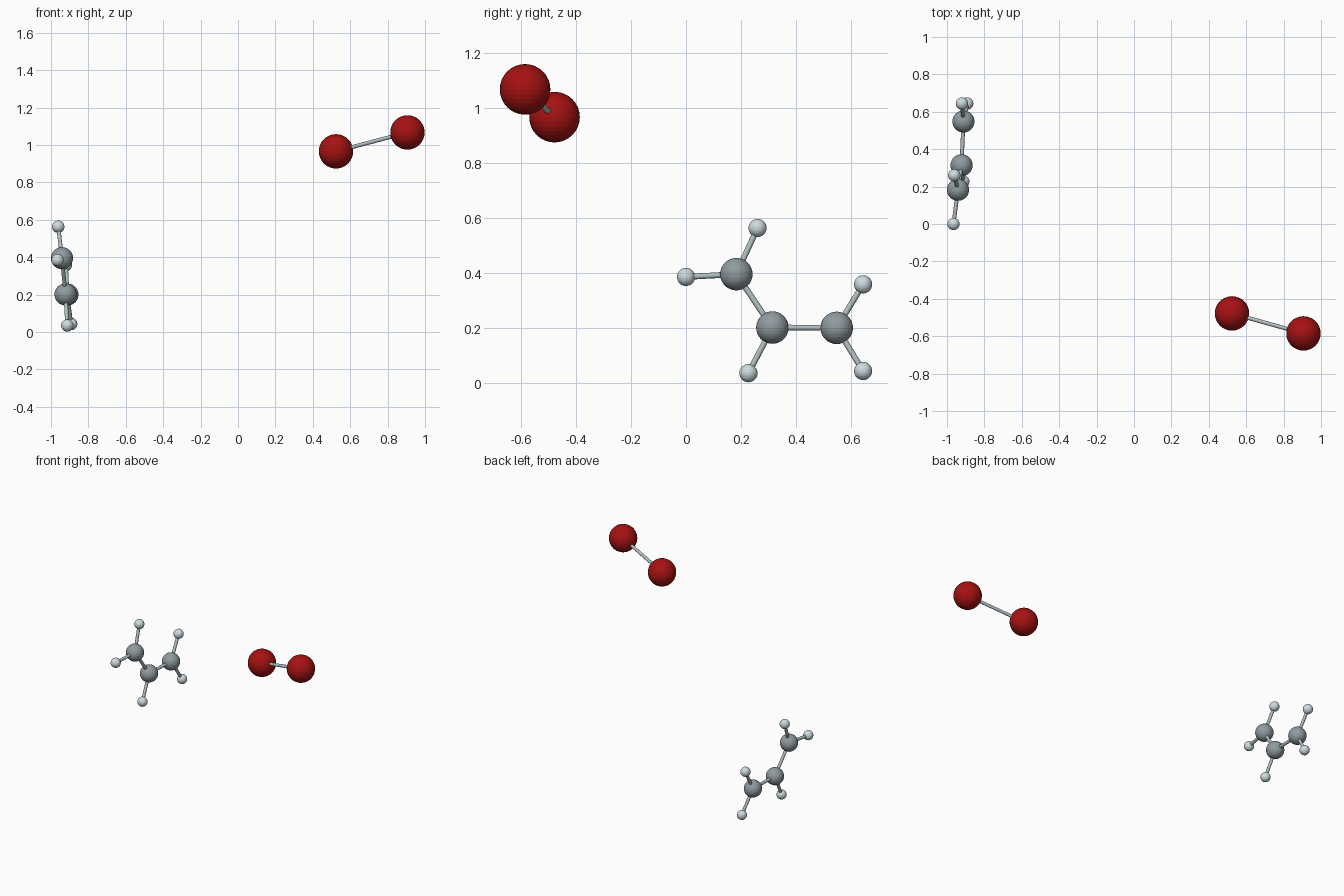
import bpy
from mathutils import Vector

if "Cube" in bpy.data.objects:
    bpy.data.objects.remove(bpy.data.objects["Cube"])


def material(name, rgb):
    m = bpy.data.materials.new(name)
    m.diffuse_color = (*rgb, 1)
    m.use_nodes = True
    m.node_tree.nodes["Principled BSDF"].inputs["Base Color"].default_value = m.diffuse_color
    return m


# kind: (radius, material)
KINDS = {
    "red": (0.092, material("dark_red", (0.38, 0.006, 0.006))),
    "grey": (0.059, material("mid_grey", (0.28, 0.33, 0.35))),
    "white": (0.033, material("pale_grey", (0.62, 0.72, 0.75))),
}
BOND_MAT = material("bond_grey", (0.45, 0.52, 0.54))
BOND_RADIUS = 0.0105

# atom name: (kind, centre)
ATOMS = {
    "red_atom_inner": ("red", (0.524, -0.478, 0.966)),
    "red_atom_outer": ("red", (0.906, -0.585, 1.067)),
    "carbon_top": ("grey", (-0.941, 0.183, 0.395)),
    "carbon_middle": ("grey", (-0.922, 0.314, 0.201)),
    "carbon_end": ("grey", (-0.912, 0.548, 0.200)),
    "hydrogen_top": ("white", (-0.961, 0.260, 0.563)),
    "hydrogen_side": ("white", (-0.965, 0.000, 0.385)),
    "hydrogen_middle": ("white", (-0.913, 0.227, 0.035)),
    "hydrogen_end_upper": ("white", (-0.920, 0.644, 0.358)),
    "hydrogen_end_lower": ("white", (-0.892, 0.644, 0.043)),
}
BONDS = [
    ("red_atom_inner", "red_atom_outer"),
    ("carbon_top", "carbon_middle"),
    ("carbon_middle", "carbon_end"),
    ("carbon_top", "hydrogen_top"),
    ("carbon_top", "hydrogen_side"),
    ("carbon_middle", "hydrogen_middle"),
    ("carbon_end", "hydrogen_end_upper"),
    ("carbon_end", "hydrogen_end_lower"),
]

# atoms: finely faceted balls
for name, (kind, centre) in ATOMS.items():
    radius, mat = KINDS[kind]
    bpy.ops.mesh.primitive_uv_sphere_add(segments=32, ring_count=16,
                                         radius=radius, location=centre)
    ball = bpy.context.object
    ball.name = name
    ball.data.materials.append(mat)

# bonds: thin rods from centre to centre
for a, b in BONDS:
    p, q = Vector(ATOMS[a][1]), Vector(ATOMS[b][1])
    bpy.ops.mesh.primitive_cylinder_add(
        vertices=16, radius=BOND_RADIUS, depth=(q - p).length,
        location=(p + q) / 2,
        rotation=(q - p).to_track_quat('Z', 'Y').to_euler())
    rod = bpy.context.object
    rod.name = f"bond_{a}_to_{b}"
    rod.data.materials.append(BOND_MAT)
    bpy.ops.object.shade_smooth_by_angle()
